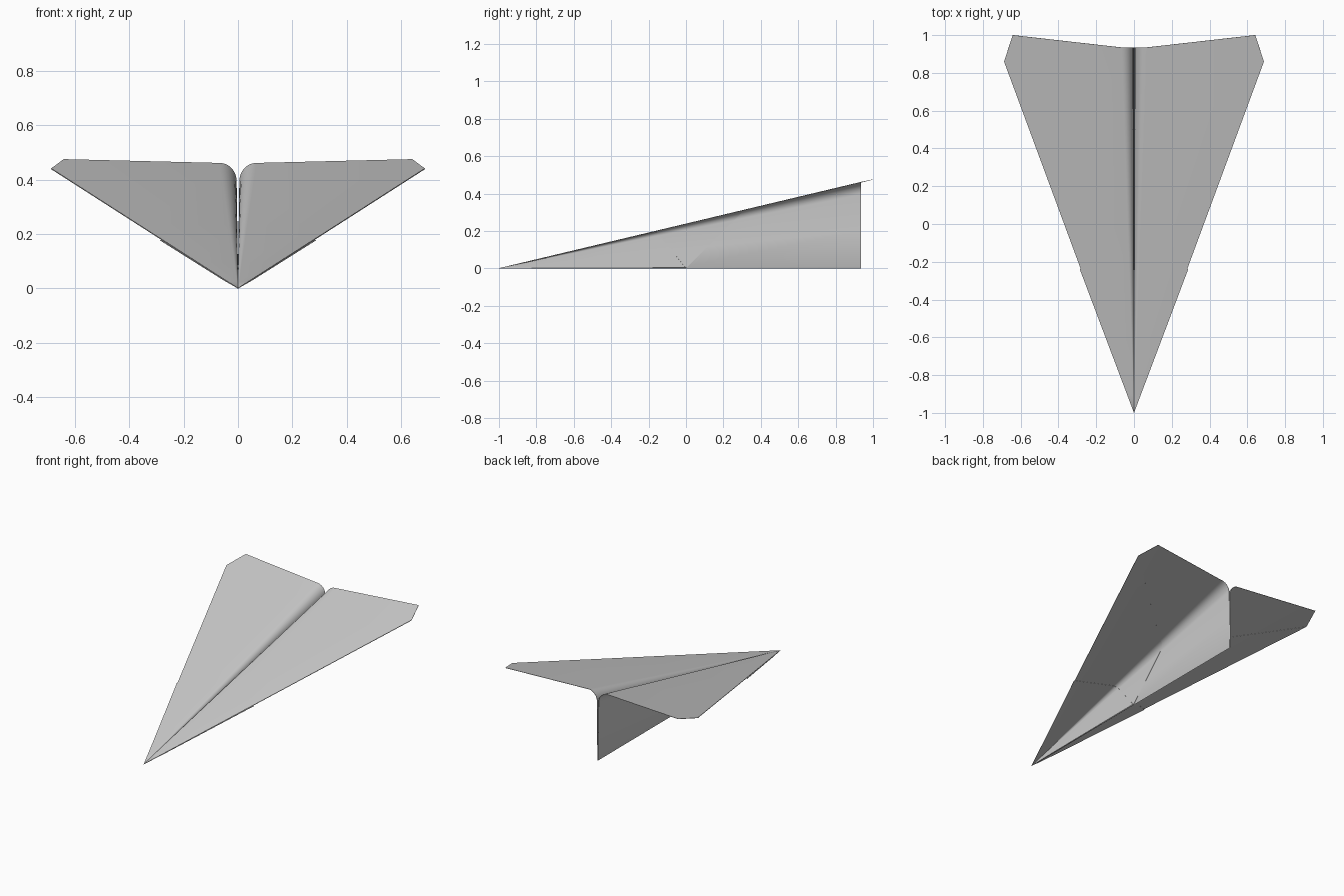
import bpy, bmesh, math
from mathutils import Vector

if "Cube" in bpy.data.objects:
    bpy.data.objects.remove(bpy.data.objects["Cube"])

NOSE = Vector((0, -1, 0))

# rear outline of one half: keel bottom, keel side, rounded fold, wing trailing edge, wing tip
keel = [Vector((0.0, 0.935, 0.0)), Vector((0.003, 0.935, 0.008)),
        Vector((0.004, 0.935, 0.2)), Vector((0.006, 0.935, 0.395))]
fold = [Vector((0.068 - 0.062 * math.cos(a), 0.935, 0.395 + 0.066 * math.sin(a)))
        for a in (math.radians(d) for d in range(10, 91, 10))]
wing = [Vector((0.642, 1.0, 0.475)), Vector((0.688, 0.86, 0.441))]
RIM = keel + fold + wing


def cut(u, v, a, b):
    """Fraction along the ray (u, v) from the nose where it meets the line a-b."""
    dx, dy = b[0] - a[0], b[1] - a[1]
    return (a[0] * dy - a[1] * dx) / (u * dy - v * dx)


def layer_ends(fold_y, tip):
    """Where a folded paper layer ends on each ray; points are measured from the nose."""
    fold_z = 0.238 * (fold_y + 1)
    ends = [cut(p.z, p.y + 1, (0, 1), (fold_z, fold_y + 1)) for p in keel + fold]
    q = NOSE.lerp(fold[-1], ends[-1])
    ends += [cut(p.x, p.y + 1, (q.x, q.y + 1), (tip[0], tip[1] + 1)) for p in wing]
    return [min(e, 1.0) for e in ends]


def sheet(name, ends, gap, thickness, spread=1.0):
    """A mirrored fan of paper from the nose, set outwards by gap."""
    bm = bmesh.new()
    rows = (0.0, 0.05, 0.2, 0.5, 1.0)
    n = len(RIM)
    for side in (1, -1):
        grid = []
        for j, p in enumerate(RIM):
            # outward on the keel, turning downward under the wing
            k = min(max((j - len(keel) + 1) / len(fold), 0), 1) * math.pi / 2
            off = Vector((math.cos(k), 0, -math.sin(k))) * gap
            if j == 0:
                off = Vector((0, 0, 0))
            col = []
            for r in rows:
                c = NOSE.lerp(p, r * ends[j]) + off * min(1, r * 8)
                if j == n - 1:
                    c.x *= spread
                c.x *= side
                col.append(bm.verts.new(c))
            grid.append(col)
        for j in range(n - 1):
            for i in range(len(rows) - 1):
                q = [grid[j][i], grid[j][i + 1], grid[j + 1][i + 1], grid[j + 1][i]]
                bm.faces.new(q if side > 0 else q[::-1])
    bmesh.ops.remove_doubles(bm, verts=bm.verts, dist=0.00005)
    bmesh.ops.recalc_face_normals(bm, faces=bm.faces)
    me = bpy.data.meshes.new(name)
    bm.to_mesh(me)
    bm.free()
    ob = bpy.data.objects.new(name, me)
    bpy.context.collection.objects.link(ob)
    bpy.ops.object.select_all(action='DESELECT')
    bpy.context.view_layer.objects.active = ob
    ob.select_set(True)
    m = ob.modifiers.new("paper", 'SOLIDIFY')
    m.thickness = thickness
    m.offset = 0
    bpy.ops.object.modifier_apply(modifier=m.name)
    bpy.ops.object.shade_smooth_by_angle(angle=math.radians(30))
    return ob


# main folded sheet
sheet("main_sheet", [1.0] * len(RIM), 0.0, 0.002)
# second fold, its edge running from the keel to the wing tips
sheet("folded_flap", layer_ends(0.31, (0.688, 0.86)), 0.002, 0.001)
# shorter front layer, ending in small notches on the wing edges
sheet("nose_flap", layer_ends(-0.16, (0.281, -0.24)), 0.0035, 0.001, 1.02)
